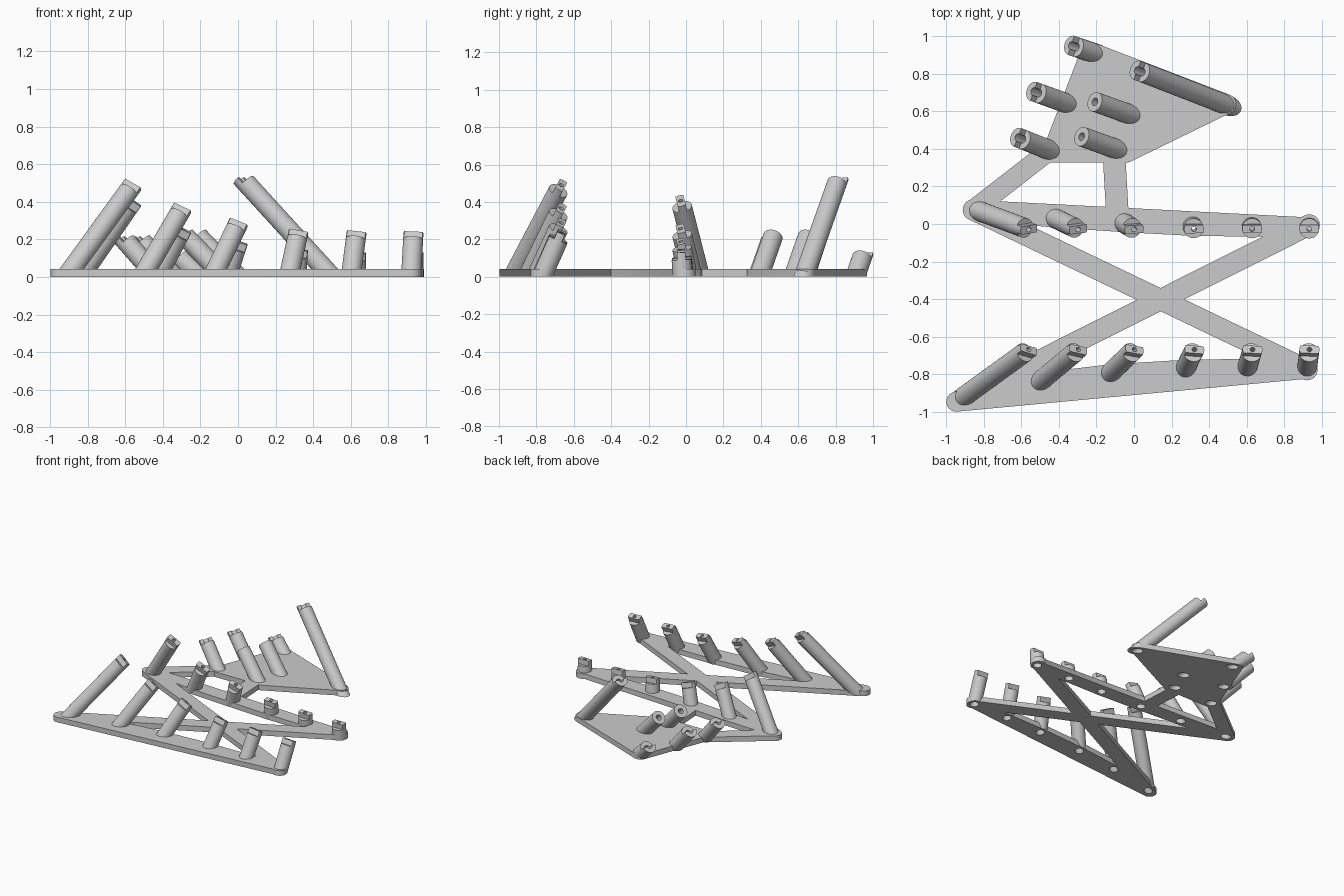
import bpy, bmesh
from math import cos, sin, tau
from mathutils import Vector, Matrix

cube = bpy.data.objects.get("Cube")
if cube:
    bpy.data.objects.remove(cube, do_unlink=True)

grey = bpy.data.materials.new("light_grey")
grey.use_nodes = True
colour = (0.6, 0.6, 0.6, 1)
grey.diffuse_color = colour
grey.node_tree.nodes["Principled BSDF"].inputs["Base Color"].default_value = colour

THICK = 0.042
R = 0.053


def make(name, bm):
    bmesh.ops.recalc_face_normals(bm, faces=bm.faces)
    mesh = bpy.data.meshes.new(name)
    bm.to_mesh(mesh)
    bm.free()
    obj = bpy.data.objects.new(name, mesh)
    bpy.context.collection.objects.link(obj)
    mesh.materials.append(grey)
    return obj


def slab(name, points, r=R):
    """Rounded plate wrapped around a set of peg feet."""
    bm = bmesh.new()
    for x, y in points:
        for i in range(24):
            c, s = r * cos(tau * i / 24), r * sin(tau * i / 24)
            for z in (0, THICK):
                bm.verts.new((x + c, y + s, z))
    hull = bmesh.ops.convex_hull(bm, input=bm.verts)
    inner = set(hull["geom_interior"] + hull["geom_unused"])
    bmesh.ops.delete(bm, geom=[v for v in inner if isinstance(v, bmesh.types.BMVert)],
                     context="VERTS")
    bmesh.ops.dissolve_limit(bm, angle_limit=0.01, verts=bm.verts, edges=bm.edges)
    return make(name, bm)


def rod(name, frame, r, low, high):
    """Cylinder on the frame's axis between two distances from its origin."""
    bm = bmesh.new()
    bmesh.ops.create_cone(bm, cap_ends=True, segments=32, radius1=r, radius2=r,
                          depth=high - low,
                          matrix=frame @ Matrix.Translation((0, 0, (low + high) / 2)))
    return make(name, bm)


def box(name, frame, centre, size):
    bm = bmesh.new()
    m = frame @ Matrix.Translation(centre) @ Matrix.Diagonal((*size, 1))
    bmesh.ops.create_cube(bm, size=1, matrix=m)
    return make(name, bm)


def combine(obj, others, mode, keep=False):
    for other in others:
        mod = obj.modifiers.new("cut", "BOOLEAN")
        mod.operation, mod.solver, mod.object = mode, "EXACT", other
        with bpy.context.temp_override(object=obj, active_object=obj):
            bpy.ops.object.modifier_apply(modifier=mod.name)
        if not keep:
            bpy.data.objects.remove(other, do_unlink=True)


def smooth(obj):
    bpy.ops.object.select_all(action="DESELECT")
    obj.select_set(True)
    bpy.context.view_layer.objects.active = obj
    bpy.ops.object.shade_smooth_by_angle(angle=0.6)


bores = []


def peg(name, foot, top, head):
    """Leaning bored post, cut level at the floor, with a shaped head."""
    foot, top = Vector((*foot, 0)), Vector(top)
    axis = (top - foot).normalized()
    side = Vector((1, 0, 0)) if head == "tongue" else axis.cross((0, 0, 1))
    side = (side - axis * side.dot(axis)).normalized()
    frame = Matrix((side, axis.cross(side), axis)).transposed().to_4x4()
    frame.translation = top
    length = (top - foot).length
    body = rod(name, frame, R, -length - 0.1, 0.02)
    small = 0.013 if head == "tongue" else 0.021
    cuts = [box("floor_cut", Matrix(), (foot.x, foot.y, -0.25), (1, 1, 0.5)),
            rod("top_bore", frame, small, -0.2, 0.1)]
    if head == "tongue":
        cuts += [box("shoulder_cut", frame, (0, s * 0.072, 0.03), (0.2, 0.1, 0.1))
                 for s in (-1, 1)]
    elif head == "step":
        cuts.append(box("step_cut", frame, (0, -0.1, 0.03), (0.2, 0.2, 0.1)))
    combine(body, cuts, "DIFFERENCE")
    bore = rod("foot_bore", frame, 0.032, -length - 0.1, -0.07)
    combine(body, [bore], "DIFFERENCE", keep=True)
    bores.append(bore)
    smooth(body)


# Columns shared by the front and middle rows
columns = (-0.57, -0.305, -0.005, 0.318, 0.628, 0.932)
front_feet = [(-0.915, -0.925), (-0.51, -0.845), (-0.135, -0.8),
              (0.27, -0.775), (0.6, -0.77), (0.92, -0.77)]
front_tops = (0.475, 0.35, 0.272, 0.222, 0.217, 0.215)
mid_feet = [(-0.84, 0.075), (-0.43, 0.035), (-0.06, 0.01),
            (0.31, -0.01), (0.625, -0.015), (0.932, -0.018)]
mid_tops = (0.39, 0.24, 0.17, 0.125, 0.11, 0.11)
for i, x in enumerate(columns):
    peg(f"front_peg_{i + 1}", front_feet[i], (x, -0.675, front_tops[i]), "tongue")
    peg(f"middle_peg_{i + 1}", mid_feet[i], (x, -0.025, mid_tops[i]), "tongue")

# Back cluster: foot, top, head
cluster = [((0.5, 0.63), (0.03, 0.812, 0.515), "step"),
           ((-0.2, 0.905), (-0.32, 0.945, 0.115), "step"),
           ((-0.43, 0.385), (-0.605, 0.455, 0.2), "step"),
           ((-0.34, 0.635), (-0.52, 0.7, 0.2), "step"),
           ((-0.07, 0.39), (-0.265, 0.46, 0.2), "plain"),
           ((0, 0.575), (-0.195, 0.645, 0.2), "plain")]
for i, (foot, top, head) in enumerate(cluster):
    peg(f"back_peg_{i + 1}", foot, top, head)

# Flat base: three plates joined by crossing braces and struts
base = slab("base_plate", [(-0.945, -0.945)] + front_feet[1:])
corner = (-0.855, 0.075)
combine(base, [
    slab("middle_bar", [corner] + mid_feet[1:]),
    slab("brace_a", [(-0.9, -0.925), (0.932, -0.005)], 0.056),
    slab("brace_b", [corner, (0.92, -0.775)], 0.056),
    slab("back_plate", [(0.49, 0.638), (-0.23, 0.915), (-0.435, 0.38), (-0.04, 0.38)]),
    slab("side_strut", [corner, (-0.45, 0.39)]),
    slab("centre_strut", [(-0.107, 0.38), (-0.087, 0.03)], 0.06),
], "UNION")

# Open the plate over each post so the bores run through from below
combine(base, bores, "DIFFERENCE")
smooth(base)
